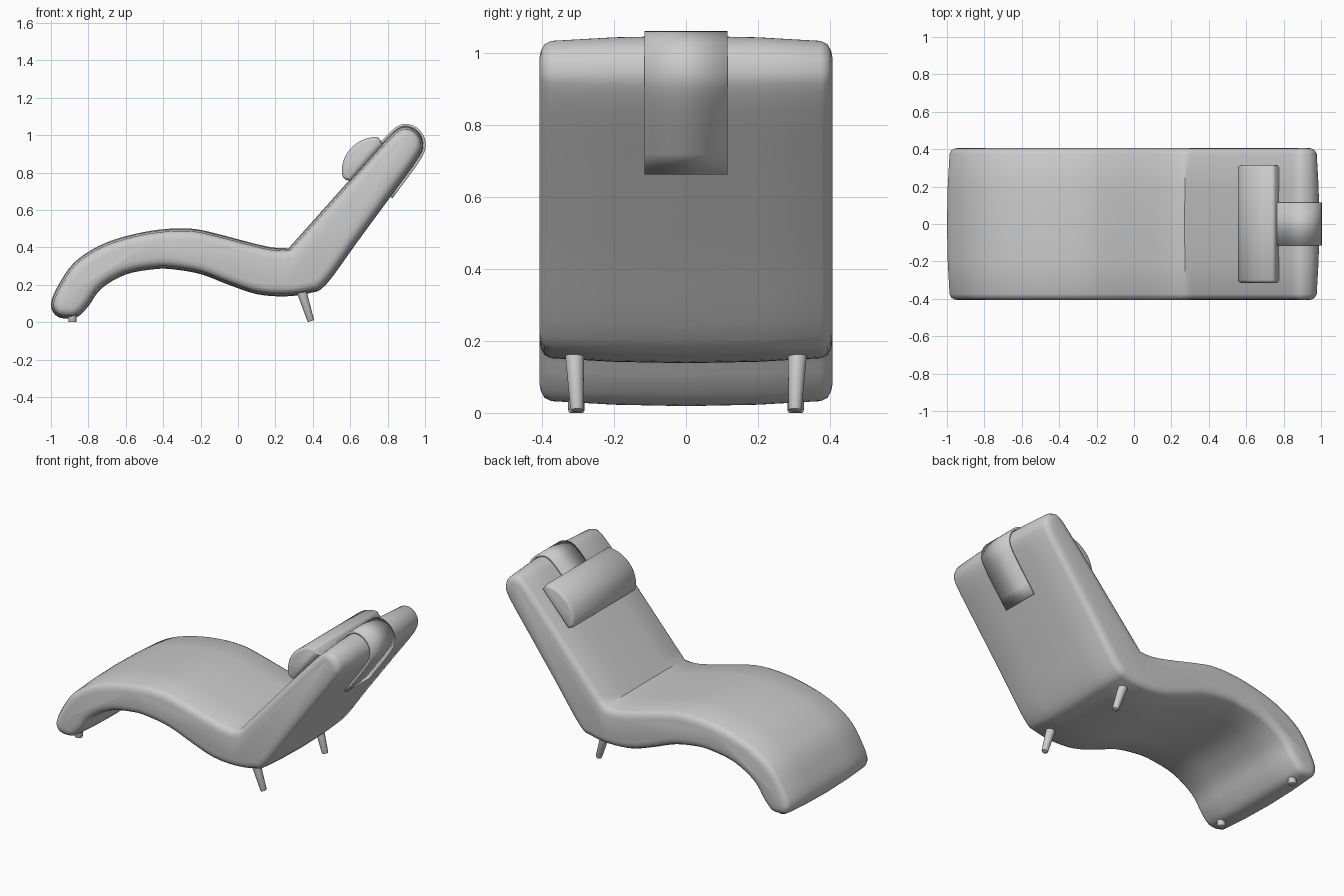
import bpy, bmesh, math
from mathutils import Vector

if "Cube" in bpy.data.objects:
    bpy.data.objects.remove(bpy.data.objects["Cube"])


def smooth_chain(pts, n=4):
    """Catmull-Rom through the points, open ended."""
    p = [Vector(q) for q in pts]
    p = [2 * p[0] - p[1]] + p + [2 * p[-1] - p[-2]]
    out = []
    for i in range(1, len(p) - 2):
        a, b, c, d = p[i - 1:i + 3]
        for k in range(n):
            t = k / n
            out.append(0.5 * (2 * b + (c - a) * t + (2 * a - 5 * b + 4 * c - d) * t ** 2
                              + (3 * b - a - 3 * c + d) * t ** 3))
    out.append(p[-2])
    return out


def inset(pts, dist):
    """Move a closed clockwise xz outline inwards."""
    out = []
    for i, p in enumerate(pts):
        t = (pts[(i + 1) % len(pts)] - pts[i - 1]).normalized()
        out.append(p + Vector((t.y, -t.x)) * dist)
    return out


def finish(name, bm, angle=40):
    bmesh.ops.recalc_face_normals(bm, faces=bm.faces)
    me = bpy.data.meshes.new(name)
    bm.to_mesh(me)
    bm.free()
    ob = bpy.data.objects.new(name, me)
    bpy.context.collection.objects.link(ob)
    bpy.context.view_layer.objects.active = ob
    ob.select_set(True)
    bpy.ops.object.shade_smooth_by_angle(angle=math.radians(angle))
    ob.select_set(False)
    return ob


def loft(name, outline, half):
    """Upholstered body: outline swept across y, with rounded side edges."""
    rings = [(-y, d) for y, d in half] + [(0, 0)] + [(y, d) for y, d in reversed(half)]
    bm = bmesh.new()
    loops = [[bm.verts.new((p.x, y, p.y)) for p in inset(outline, d)] for y, d in rings]
    n = len(outline)
    for a, b in zip(loops, loops[1:]):
        for i in range(n):
            j = (i + 1) % n
            bm.faces.new((a[i], a[j], b[j], b[i]))
    for cap in (loops[0], loops[-1]):
        bm.faces.new(cap)
    return finish(name, bm)


# Lounger body: one wave-shaped outline, sharp only at the seat crease
body = smooth_chain([
    (0.27, 0.395), (0.42, 0.563), (0.6, 0.765), (0.74, 0.92), (0.81, 0.995), (0.86, 1.037),
    (0.905, 1.047), (0.96, 1.02), (0.99, 0.96), (0.967, 0.88), (0.815, 0.67), (0.64, 0.432),
    (0.47, 0.2), (0.38, 0.155), (0.25, 0.138), (0.1, 0.15), (-0.05, 0.2), (-0.2, 0.257),
    (-0.35, 0.283), (-0.45, 0.283), (-0.6, 0.255), (-0.73, 0.18), (-0.8, 0.085), (-0.86, 0.028),
    (-0.93, 0.02), (-0.98, 0.042), (-1.0, 0.1), (-0.965, 0.19), (-0.88, 0.315), (-0.75, 0.405),
    (-0.6, 0.46), (-0.42, 0.495), (-0.25, 0.5), (-0.12, 0.475), (0.05, 0.43), (0.18, 0.4),
    (0.27, 0.395)])[:-1]
loft("lounger_body", body,
     [(0.407, 0.06), (0.403, 0.04), (0.393, 0.023), (0.375, 0.014), (0.2, 0.004)])

# Head pillow: D-shaped roll lying on the backrest
pillow = smooth_chain([
    (0.60, 0.755), (0.565, 0.77), (0.555, 0.82), (0.575, 0.89), (0.62, 0.945),
    (0.68, 0.98), (0.74, 0.99), (0.76, 0.975), (0.775, 0.95)])
loft("head_pillow", pillow, [(0.315, 0.02), (0.311, 0.008), (0.3, 0.0)])

# Strap: follows the outline from the pillow over the top and down the back
path = [p for p in inset(body, -0.006) if p.y > 0.66 and p.x > 0.73]
bm = bmesh.new()
rows = [[bm.verts.new((p.x, y, p.y)) for y in (-0.115, 0.115)] for p in path]
for a, b in zip(rows, rows[1:]):
    bm.faces.new((a[0], a[1], b[1], b[0]))
strap = finish("pillow_strap", bm)
mod = strap.modifiers.new("thickness", 'SOLIDIFY')
mod.thickness = 0.014
mod.offset = 0


def leg(name, top, bottom, r_top, r_bottom):
    """Tapered round peg between two points, with softened tip."""
    top, bottom = Vector(top), Vector(bottom)
    axis = top - bottom
    bm = bmesh.new()
    bmesh.ops.create_cone(bm, cap_ends=True, segments=20, radius1=r_bottom,
                          radius2=r_top, depth=axis.length)
    tip = [e for e in bm.edges if all(v.co.z < 0 for v in e.verts)]
    bmesh.ops.bevel(bm, geom=tip, offset=0.005, segments=2, affect='EDGES', profile=0.5)
    rot = axis.to_track_quat('Z', 'Y').to_matrix()
    for v in bm.verts:
        v.co = rot @ v.co + (top + bottom) / 2
    finish(name, bm)


# Rear legs and small front feet
for side, s in (("left", -1), ("right", 1)):
    leg("rear_leg_" + side, (0.338, s * 0.31, 0.17), (0.39, s * 0.303, 0.006), 0.027, 0.018)
    leg("front_foot_" + side, (-0.885, s * 0.305, 0.06), (-0.885, s * 0.305, 0.0), 0.024, 0.022)
